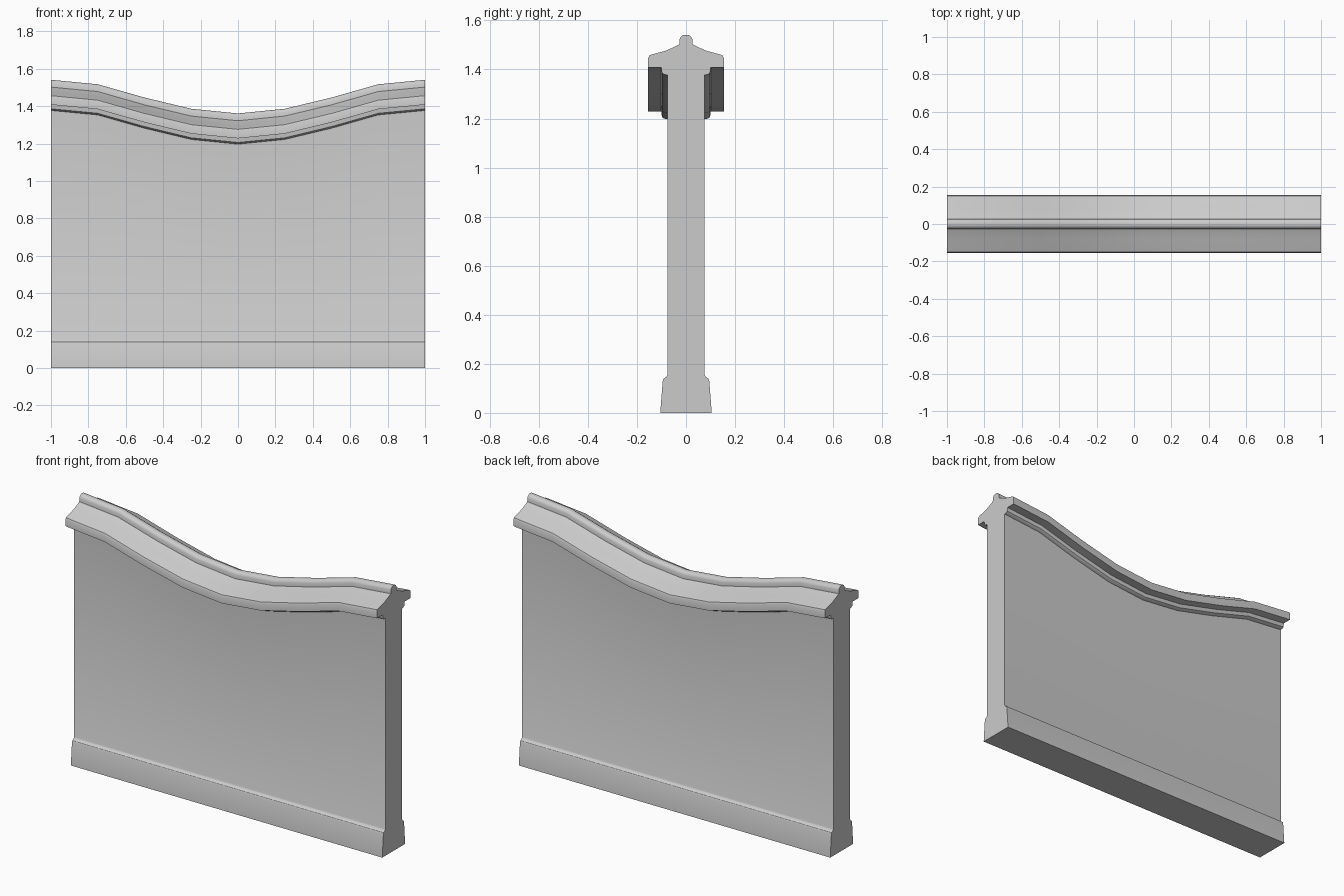
import bpy, bmesh, math

if "Cube" in bpy.data.objects:
    bpy.data.objects.remove(bpy.data.objects["Cube"])

# Half cross-section (y, z) at the middle of the dip, from floor to ridge
plinth = [(0.105, 0), (0.095, 0.13), (0.091, 0.14), (0.08, 0.147), (0.076, 0.155)]
coping = [(0.076, 1.197), (0.09, 1.20), (0.098, 1.206), (0.101, 1.228), (0.154, 1.228),
          (0.154, 1.266), (0.150, 1.276), (0.14, 1.281), (0.08, 1.297), (0.027, 1.322),
          (0.026, 1.343), (0.021, 1.354), (0.010, 1.361)]
half = plinth + coping
profile = half + [(-y, z) for y, z in reversed(half)]

# Height added to the coping at each station, symmetric about the middle
rise = [0.18, 0.156, 0.085, 0.025, 0.0]
rise = rise + rise[-2::-1]
stations = [(-1 + 0.25 * i, r) for i, r in enumerate(rise)]


def loft(name):
    bm = bmesh.new()
    rings = [[bm.verts.new((x, y, z + (r if z > 1 else 0))) for y, z in profile]
             for x, r in stations]
    n = len(profile)
    for a, b in zip(rings, rings[1:]):
        for i in range(n):
            j = (i + 1) % n
            bm.faces.new((a[i], a[j], b[j], b[i]))
    # Flat ends
    bm.faces.new(rings[0])
    bm.faces.new(list(reversed(rings[-1])))
    bmesh.ops.recalc_face_normals(bm, faces=bm.faces[:])
    mesh = bpy.data.meshes.new(name)
    bm.to_mesh(mesh)
    bm.free()
    ob = bpy.data.objects.new(name, mesh)
    bpy.context.collection.objects.link(ob)
    return ob


# Wall panel with flared plinth and swept coping in one solid
wall = loft("curved_top_wall")
bpy.context.view_layer.objects.active = wall
wall.select_set(True)
bpy.ops.object.shade_smooth_by_angle(angle=math.radians(35))
